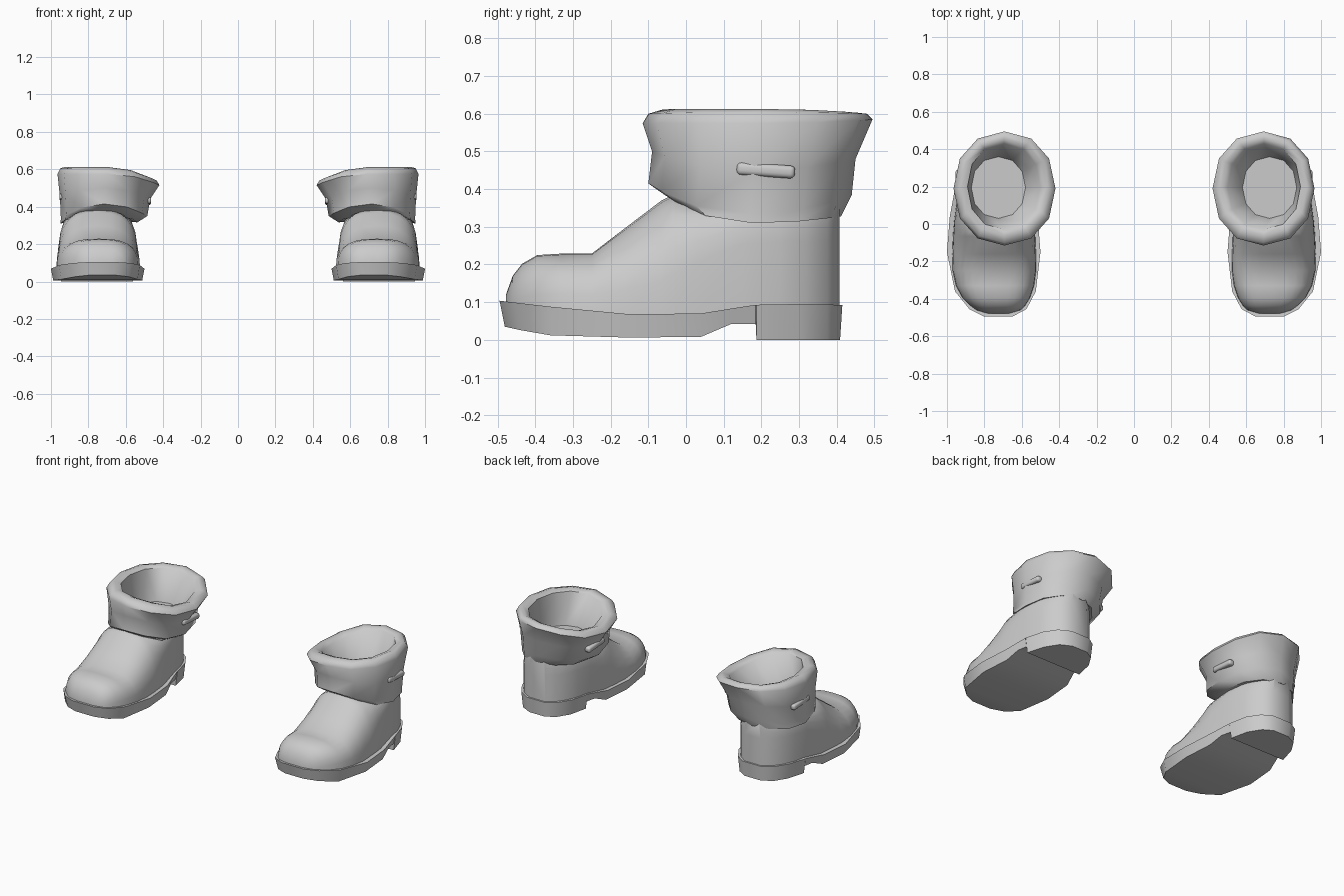
import bpy, bmesh, math
from mathutils import Matrix

if "Cube" in bpy.data.objects:
    bpy.data.objects.remove(bpy.data.objects["Cube"])


def finish(name, bm, angle):
    """Turn a bmesh of the right boot into a mirrored, smoothed pair."""
    bmesh.ops.recalc_face_normals(bm, faces=bm.faces)
    me = bpy.data.meshes.new(name)
    bm.to_mesh(me)
    bm.free()
    ob = bpy.data.objects.new(name, me)
    bpy.context.collection.objects.link(ob)
    bpy.ops.object.select_all(action='DESELECT')
    ob.select_set(True)
    bpy.context.view_layer.objects.active = ob
    bpy.ops.object.shade_smooth_by_angle(angle=math.radians(angle))
    ob.modifiers.new("pair", 'MIRROR')
    return ob


def loft(rings, cap_start=False, cap_end=False):
    """Skin a list of equally sized closed rings."""
    bm = bmesh.new()
    vs = [[bm.verts.new(p) for p in r] for r in rings]
    n = len(rings[0])
    for a, b in zip(vs, vs[1:]):
        for i in range(n):
            j = (i + 1) % n
            bm.faces.new((a[i], a[j], b[j], b[i]))
    if cap_start:
        bm.faces.new(vs[0])
    if cap_end:
        bm.faces.new(vs[-1])
    return bm


def ring(front, back, left, right, n, power):
    """Egg-shaped ring through four (position, height) extremes."""
    cx, cy = (left[0] + right[0]) / 2, (front[0] + back[0]) / 2
    pts = []
    for i in range(n):
        t = 2 * math.pi * i / n
        c, s = math.cos(t), math.sin(t)
        (x, zx), (y, zy) = (right if c > 0 else left), (back if s > 0 else front)
        pts.append((cx + (x - cx) * abs(c) ** (2 / power),
                    cy + (y - cy) * abs(s) ** (2 / power),
                    zx * c * c + zy * s * s))
    return pts


def arch(y, left, right, top, power, base=.066, n=14):
    """Upright rounded arch standing inside the sole."""
    cx, w = (left + right) / 2, (right - left) / 2
    pts = []
    for i in range(n + 1):
        c, s = math.cos(math.pi * i / n), max(0, math.sin(math.pi * i / n))
        pts.append((cx + math.copysign(w * abs(c) ** (2 / power), c), y,
                    base + (top - base) * s ** (2 / power)))
    return pts


# Sole with raised arch and heel block: y, left x, right x, top z, bottom z
sole = [(-.495, .65, .80, .104, .035), (-.455, .575, .88, .099, .026),
        (-.36, .525, .957, .088, .012), (-.15, .50, 1.0, .068, .006),
        (.04, .515, .985, .070, .008), (.12, .535, .97, .083, .042),
        (.185, .55, .958, .093, .042), (.187, .55, .958, .093, 0),
        (.30, .575, .925, .095, 0), (.375, .622, .877, .094, 0),
        (.415, .68, .81, .092, 0)]
sections = []
for y, l, r, zt, zb in sole:
    yb = y + (.014 if y < -.4 else -.006 if y > .4 else 0)
    sections.append([(l, y, zt), (r, y, zt), (r - .012, yb, zb), (l + .012, yb, zb)])
finish("boot_sole", loft(sections, True, True), 35)

# Upper as arches from toe to heel: y, left x, right x, top z, squareness
upper = [(-.478, .66, .79, .12, 2.8), (-.46, .605, .845, .17, 2.8),
         (-.435, .58, .878, .202, 2.8), (-.395, .555, .918, .225, 2.8),
         (-.33, .533, .953, .229, 2.8), (-.25, .523, .97, .229, 2.7),
         (-.16, .524, .972, .298, 2.4), (-.065, .528, .968, .37, 2.5),
         (-.035, .531, .966, .385, 2.8), (.03, .538, .96, .365, 4),
         (.15, .556, .944, .365, 6.5), (.25, .572, .93, .365, 7),
         (.32, .600, .90, .365, 7), (.375, .642, .858, .365, 7),
         (.407, .69, .80, .365, 7)]
finish("boot_upper", loft([arch(*u) for u in upper], True, True), 40)

# Flared cuff: under edge, outer wall, rolled rim, inner wall and floor
cuff = [((-.02, .37), (.375, .335), (.58, .33), (.91, .33)),
        ((-.06, .387), (.412, .328), (.538, .316), (.95, .31)),
        ((-.10, .415), (.44, .385), (.485, .35), (.947, .335)),
        ((-.09, .50), (.45, .48), (.47, .44), (.952, .45)),
        ((-.115, .575), (.495, .585), (.42, .515), (.965, .575)),
        ((-.10, .60), (.48, .60), (.435, .54), (.95, .605)),
        ((-.06, .612), (.455, .603), (.465, .547), (.925, .613)),
        ((-.03, .60), (.43, .59), (.50, .535), (.89, .60)),
        ((.03, .405), (.36, .405), (.58, .405), (.87, .405))]
finish("boot_cuff", loft([ring(*r, 12, 2.15) for r in cuff], cap_end=True), 50)

# Small raised tabs on both sides of the cuff
for name, x, z in (("outer_tab", .935, .45), ("inner_tab", .483, .43)):
    bm = bmesh.new()
    bmesh.ops.create_cube(bm, size=1, matrix=Matrix.Translation((x, .212, z))
                          @ Matrix.Rotation(math.radians(-4), 4, 'X')
                          @ Matrix.Diagonal((.038, .155, .034, 1)))
    bmesh.ops.bevel(bm, geom=bm.edges[:], offset=.012, segments=3, affect='EDGES', profile=.5)
    finish(name, bm, 50)
